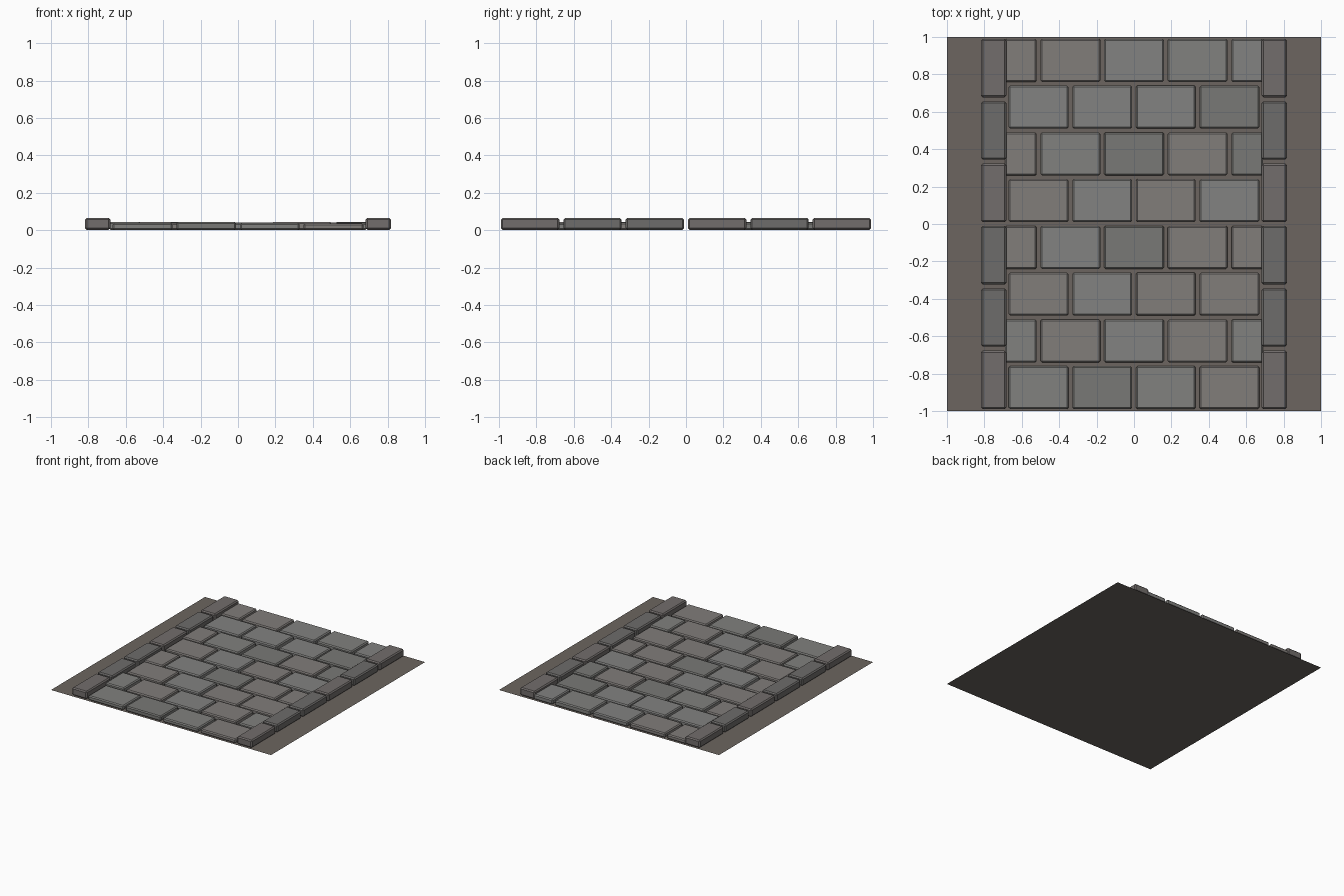
import bpy, bmesh, random

if "Cube" in bpy.data.objects:
    bpy.data.objects.remove(bpy.data.objects["Cube"])

random.seed(4)


def material(name, rgb):
    m = bpy.data.materials.new(name)
    m.diffuse_color = (*rgb, 1)
    m.use_nodes = True
    m.node_tree.nodes["Principled BSDF"].inputs["Base Color"].default_value = m.diffuse_color
    return m


soil = material("soil", (0.15, 0.13, 0.115))
paving_tints = [material("paving_grey", (0.22, 0.22, 0.21)),
                material("paving_cool", (0.225, 0.225, 0.22)),
                material("paving_warm", (0.22, 0.205, 0.195)),
                material("paving_dark", (0.19, 0.19, 0.18))]
curb_tints = [material("curb_grey", (0.155, 0.15, 0.145)),
              material("curb_warm", (0.17, 0.155, 0.15))]
BASE = 0.002


def stone(name, x0, x1, y0, y1, top, bevel, mat):
    """Chamfered block between the given limits."""
    bm = bmesh.new()
    bmesh.ops.create_cube(bm, size=1)
    for v in bm.verts:
        v.co.x = x1 if v.co.x > 0 else x0
        v.co.y = y1 if v.co.y > 0 else y0
        v.co.z = top if v.co.z > 0 else BASE
    bmesh.ops.bevel(bm, geom=bm.edges[:], offset=bevel, segments=1,
                    affect='EDGES')
    mesh = bpy.data.meshes.new(name)
    bm.to_mesh(mesh)
    bm.free()
    mesh.materials.append(mat)
    bpy.context.collection.objects.link(bpy.data.objects.new(name, mesh))


# Flat ground sheet
bpy.ops.mesh.primitive_plane_add(size=2)
ground = bpy.context.object
ground.name = "ground_sheet"
ground.data.materials.append(soil)

# Paving stones in running bond; end stones of odd rows tuck against the curbs
for row in range(8):
    y = -0.875 + row * 0.25
    if row % 2 == 0:
        centres = [-0.51, -0.17, 0.17, 0.51]
    else:
        centres = [-0.68, -0.34, 0, 0.34, 0.68]
    for c in centres:
        x0, x1 = max(c - 0.16, -0.69), min(c + 0.16, 0.69)
        stone("paving_stone", x0, x1, y - 0.115, y + 0.115,
              random.uniform(0.036, 0.045), 0.008, random.choice(paving_tints))

# Raised curb stones along both sides
for side in (-1, 1):
    for i in range(6):
        y = -0.8333 + i / 3
        c = side * 0.75
        stone("curb_stone", c - 0.0675, c + 0.0675, y - 0.156, y + 0.156,
              0.065, 0.009, random.choice(curb_tints))
